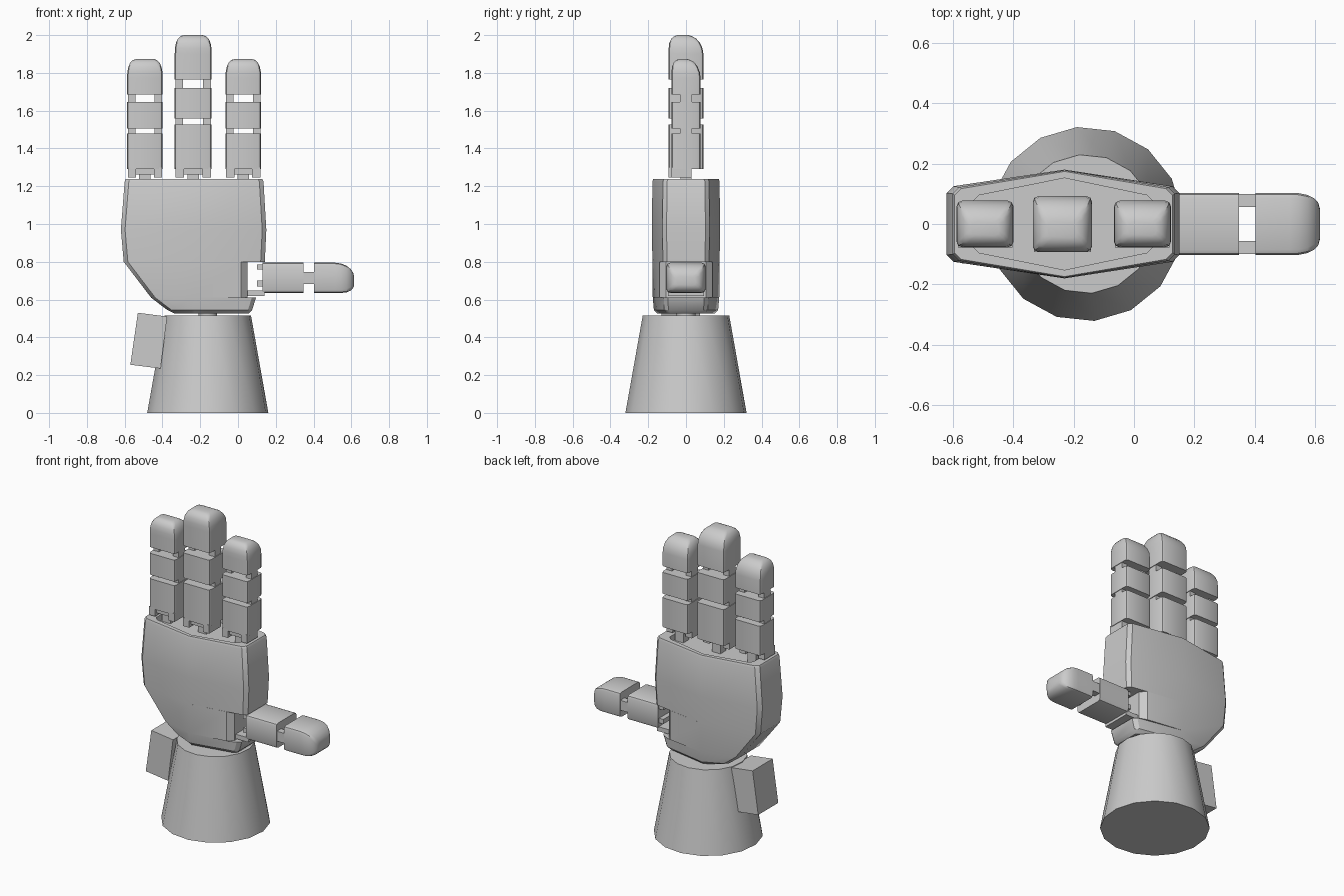
import bpy, bmesh, math
from mathutils import Matrix, Vector

if "Cube" in bpy.data.objects:
    bpy.data.objects.remove(bpy.data.objects["Cube"])


def loft(bm, rings):
    """Skin a list of equal-length point rings and cap both ends."""
    loops = [[bm.verts.new(p) for p in r] for r in rings]
    n = len(loops[0])
    for a, b in zip(loops, loops[1:]):
        for i in range(n):
            j = (i + 1) % n
            bm.faces.new((a[i], a[j], b[j], b[i]))
    bm.faces.new(loops[0][::-1])
    bm.faces.new(loops[-1])


def finish(bm, name, matrix=Matrix.Identity(4)):
    bmesh.ops.remove_doubles(bm, verts=bm.verts, dist=1e-5)
    bmesh.ops.recalc_face_normals(bm, faces=bm.faces)
    bm.transform(matrix)
    me = bpy.data.meshes.new(name)
    bm.to_mesh(me)
    bm.free()
    ob = bpy.data.objects.new(name, me)
    bpy.context.collection.objects.link(ob)
    bpy.ops.object.select_all(action='DESELECT')
    ob.select_set(True)
    bpy.context.view_layer.objects.active = ob
    bpy.ops.object.shade_smooth_by_angle(angle=math.radians(32))
    return ob


def rounded(x0, x1, y0, y1, z, r=0.018):
    """Rounded rectangle ring, three points per corner."""
    pts = []
    for cx, cy, a0 in ((x1 - r, y1 - r, 0), (x0 + r, y1 - r, 90),
                       (x0 + r, y0 + r, 180), (x1 - r, y0 + r, 270)):
        for a in (0, 45, 90):
            t = math.radians(a0 + a)
            pts.append((cx + r * math.cos(t), cy + r * math.sin(t), z))
    return pts


def box(bm, x0, x1, y0, y1, z0, z1):
    loft(bm, [[(x0, y0, z), (x1, y0, z), (x1, y1, z), (x0, y1, z)] for z in (z0, z1)])


def finger(name, w, d, segments, tip, matrix, base):
    """Segments along local z joined by side links, ending in a rounded tip."""
    bm = bmesh.new()
    for z0, z1 in segments:
        loft(bm, [rounded(-w, w, -d, d, z) for z in (z0, z1)])
    z0, z1 = tip
    rings = [rounded(-w, w, -d, d, z0)]
    # (distance below top, x scale, front y scale, back y scale)
    for dz, sx, f, b in ((0.10, 1, 1, 1), (0.07, .99, 1, .95), (0.04, .93, .96, .8),
                         (0.018, .82, .84, .58), (0.005, .68, .66, .32), (0, .5, .5, .1)):
        rings.append(rounded(-w * sx, w * sx, -d * f, d * b, z1 - dz))
    loft(bm, rings)
    # hinge links at both sides of every gap
    spans = segments + [tip]
    for (_, a), (b, _) in zip(spans, spans[1:]):
        for s in (-1, 1):
            xa, xb = sorted((s * w * .54, s * w * .96))
            box(bm, xa, xb, -.032, .032, a - .004, b + .004)
    for part in base:
        box(bm, *part)
    return finish(bm, name, matrix)


# forearm cone
bm = bmesh.new()
bmesh.ops.create_cone(bm, cap_ends=True, segments=16, radius1=.322, radius2=.23, depth=.515,
                      matrix=Matrix.Translation((-.16, 0, .2575)) @ Matrix.Rotation(.09, 4, 'Z'))
finish(bm, "forearm")

# wrist peg
bm = bmesh.new()
bmesh.ops.create_cone(bm, cap_ends=True, segments=12, radius1=.05, radius2=.05, depth=.04,
                      matrix=Matrix.Translation((-.16, 0, .52)))
finish(bm, "wrist_peg")

# tilted box on the outer side of the forearm
bm = bmesh.new()
loft(bm, [[(-.57, y, .255), (-.41, y, .235), (-.375, y, .51), (-.53, y, .53)] for y in (-.13, .075)])
finish(bm, "forearm_box")


# palm, with the thumb socket and the recessed top built into its rings
def palm_ring(z, xl, xr, ye, ym, xm=-.23, socket=False):
    c = .022
    half = [(xl, -ye + c), (xl + c, -ye), (xm, -ym)]
    if socket:
        half += [(.015, -.14), (.05, -.105)]
    else:
        half += [(xr - c, -ye), (xr, -ye + c)]
    return [(x, y, z) for x, y in half] + [(x, -y, z) for x, y in half[::-1]]


low = (-.46, .095, .118, .176)
high = (-.605, .142, .122, .178)
bm = bmesh.new()
loft(bm, [
    palm_ring(.525, -.335, .055, .10, .15),
    palm_ring(.545, -.375, .075, .115, .17),
    palm_ring(.61, *low),
    palm_ring(.61, *low, socket=True),
    palm_ring(.80, *high, socket=True),
    palm_ring(.80, *high),
    palm_ring(.97, -.62, .15, .125, .18),
    palm_ring(1.225, -.60, .135, .122, .178),
    palm_ring(1.238, -.594, .128, .117, .174),
    palm_ring(1.238, -.535, .065, .095, .152),
    palm_ring(1.20, -.535, .065, .095, .152),
])
finish(bm, "palm")

# fingers
side = dict(w=.094, d=.077, segments=[(1.29, 1.48), (1.506, 1.645)], tip=(1.685, 1.873))
tall = dict(w=.098, d=.092, segments=[(1.29, 1.526), (1.558, 1.72), ], tip=(1.766, 2.0))
for name, x, spec in (("outer_finger", -.493, side), ("middle_finger", -.237, tall),
                      ("inner_finger", .028, side)):
    w, d = spec["w"], spec["d"]
    feet = [(-w * .96, -w * .5, -d, .03, 1.245, 1.30), (w * .5, w * .96, -d, .03, 1.245, 1.30),
            (-w * .5, w * .5, -d * .8, .03, 1.262, 1.30), (-.03, .03, -.03, .03, 1.195, 1.30)]
    finger(name, matrix=Matrix.Translation((x, 0, 0)), base=feet, **spec)

# thumb: the same finger turned so that its length runs along x
turn = Matrix(((0, 0, 1, 0), (1, 0, 0, 0), (0, 1, 0, .715), (0, 0, 0, 1)))
finger("thumb", .103, .08, [(.13, .347)], (.402, .615), turn,
       [(-.09, .09, .045, .07, .10, .14), (-.09, .09, -.045, -.015, .10, .14),
        (-.095, .095, -.097, -.068, .04, .14)])
